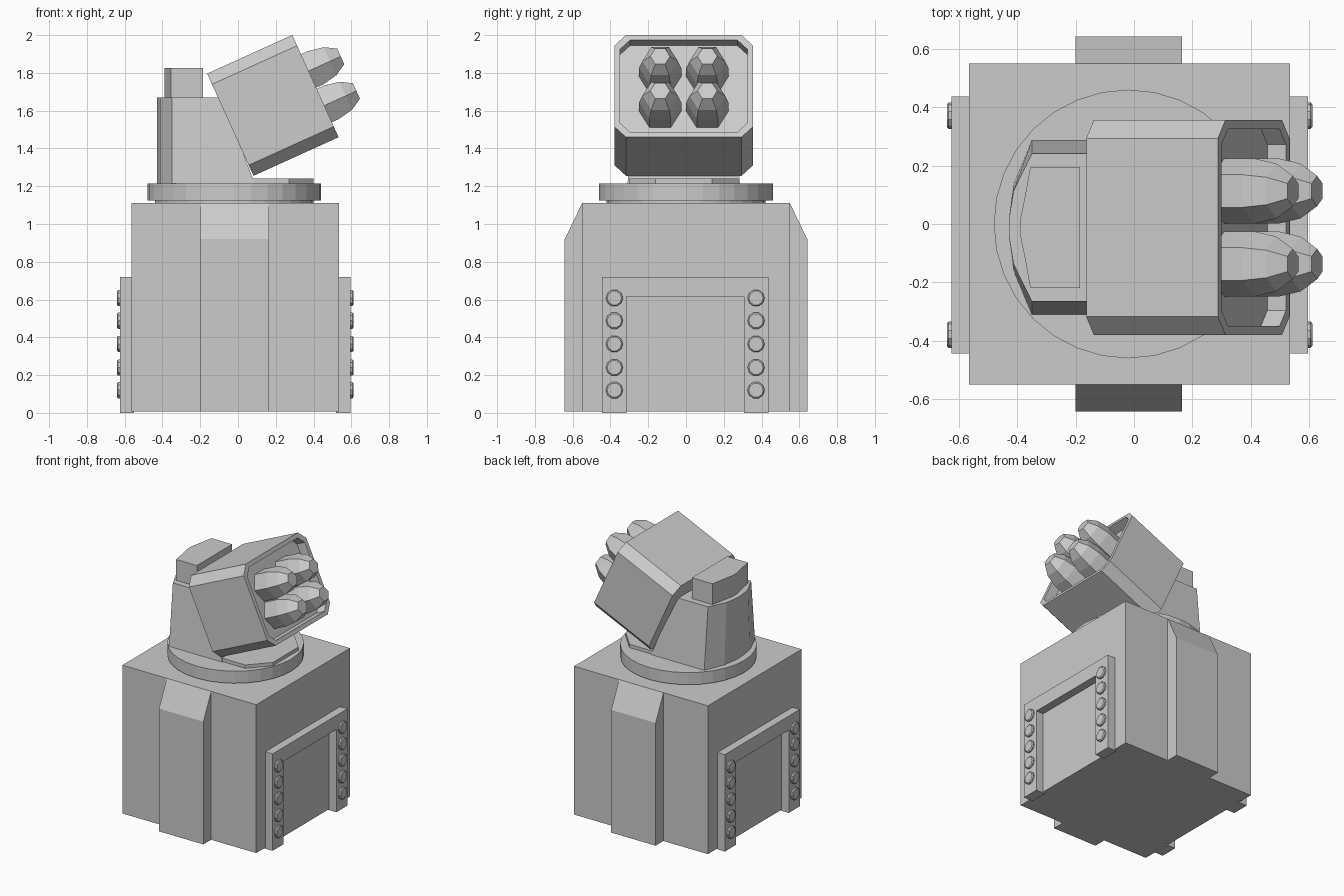
import bpy, bmesh, math
from mathutils import Matrix, Vector

if "Cube" in bpy.data.objects:
    bpy.data.objects.remove(bpy.data.objects["Cube"])

grey = bpy.data.materials.new("light_grey")
grey.diffuse_color = (0.6, 0.6, 0.6, 1)
grey.use_nodes = True
grey.node_tree.nodes["Principled BSDF"].inputs["Base Color"].default_value = grey.diffuse_color
CX, CY = -0.015, -0.004      # centre of the base
TY = -0.012                  # centre line of the turret


def loft(name, rings, matrix=Matrix()):
    """Skin a list of equal-length point rings and cap both ends."""
    bm = bmesh.new()
    loops = [[bm.verts.new(matrix @ Vector(p)) for p in r] for r in rings]
    n = len(loops[0])
    for a, b in zip(loops, loops[1:]):
        for i in range(n):
            j = (i + 1) % n
            bm.faces.new((a[i], a[j], b[j], b[i]))
    bm.faces.new(loops[0][::-1])
    bm.faces.new(loops[-1])
    bmesh.ops.recalc_face_normals(bm, faces=bm.faces[:])
    me = bpy.data.meshes.new(name)
    bm.to_mesh(me)
    bm.free()
    me.materials.append(grey)
    ob = bpy.data.objects.new(name, me)
    bpy.context.collection.objects.link(ob)
    return ob


def box(name, x0, x1, y0, y1, z0, z1):
    return loft(name, [[(x0, y0, z), (x1, y0, z), (x1, y1, z), (x0, y1, z)] for z in (z0, z1)])


def circle_x(x, r, n, cy=0, cz=0):
    return [(x, cy + r * math.cos(2 * math.pi * i / n), cz + r * math.sin(2 * math.pi * i / n))
            for i in range(n)]


def disc(name, r, z0, z1, n=32):
    a = [2 * math.pi * i / n for i in range(n)]
    return loft(name, [[(-0.02 + r * math.cos(t), r * math.sin(t), z) for t in a] for z in (z0, z1)])


# Base block
box("base_block", -0.565, 0.535, -0.55, 0.55, 0.008, 1.11)

# Side pillars with sloped tops
for side, label in ((-1, "front"), (1, "back")):
    prof = [(0.5, 0.008), (0.642, 0.008), (0.642, 0.92), (0.55, 1.11), (0.5, 1.11)]
    loft(label + "_pillar", [[(x, side * y, z) for y, z in prof] for x in (-0.2, 0.165)])

# Door frames and their bolts on both ends
for side, label in ((-1, "left"), (1, "right")):
    prof = [(-0.44, 0), (-0.31, 0), (-0.31, 0.615), (0.31, 0.615),
            (0.31, 0), (0.44, 0), (0.44, 0.72), (-0.44, 0.72)]
    loft(label + "_door_frame",
         [[(CX + side * d, CY + y, z) for y, z in prof] for d in (0.535, 0.61)])
    for y in (-0.375, 0.375):
        for z in (0.12, 0.24, 0.365, 0.488, 0.608):
            loft(label + "_bolt", [circle_x(CX + side * d, r, 10, CY + y, z)
                                   for d, r in ((0.6, 0.045), (0.62, 0.045), (0.626, 0.038))])

# Rotating ring
disc("ring_neck", 0.42, 1.10, 1.13)
disc("turret_ring", 0.46, 1.125, 1.215)

# Turret plate with chamfered front
plate = [(-0.35, 0.29), (0.27, 0.29), (0.4, 0.15), (0.4, -0.15), (0.27, -0.29), (-0.35, -0.29)]
loft("turret_plate", [[(x, TY + y, z) for x, y in plate] for z in (1.21, 1.24)])


# Turret body: rounded back, tapered sides, front leaning along the launcher
def turret_ring(front, w, z, back=-0.428, corner=-0.35):
    half = [(front, w), (corner, w), (back + 0.016, w * 0.5), (back, w * 0.12)]
    pts = half + [(x, -y) for x, y in reversed(half)]
    return [(x, TY + y, z) for x, y in pts]


loft("turret_body", [turret_ring(0.09, 0.298, 1.21), turret_ring(-0.085, 0.253, 1.67)])
loft("turret_hatch", [turret_ring(-0.185, 0.207, z, -0.39, -0.355) for z in (1.66, 1.825)])

# Launcher box, tilted upward, with a recessed front
tilt = Matrix.Translation((0.41, TY, 1.73)) @ Matrix.Rotation(math.radians(-24.4), 4, 'Y')


def octagon(u, inset):
    w, h, c = 0.3675 - inset, 0.297 - inset, 0.062 - inset * 0.3
    return [(u, y, v) for y, v in ((w, h - c), (w - c, h), (c - w, h), (-w, h - c),
                                   (-w, c - h), (c - w, -h), (w - c, -h), (w, c - h))]


loft("launcher_box", [octagon(-0.495, 0), octagon(0, 0), octagon(0, 0.03), octagon(-0.07, 0.03)], tilt)

# Four six-sided rockets
for y in (-0.125, 0.125):
    for v in (-0.113, 0.088):
        loft("rocket", [circle_x(u, r, 6, y, v) for u, r in
                        ((-0.08, 0.112), (0.04, 0.112), (0.125, 0.094), (0.187, 0.052))], tilt)
